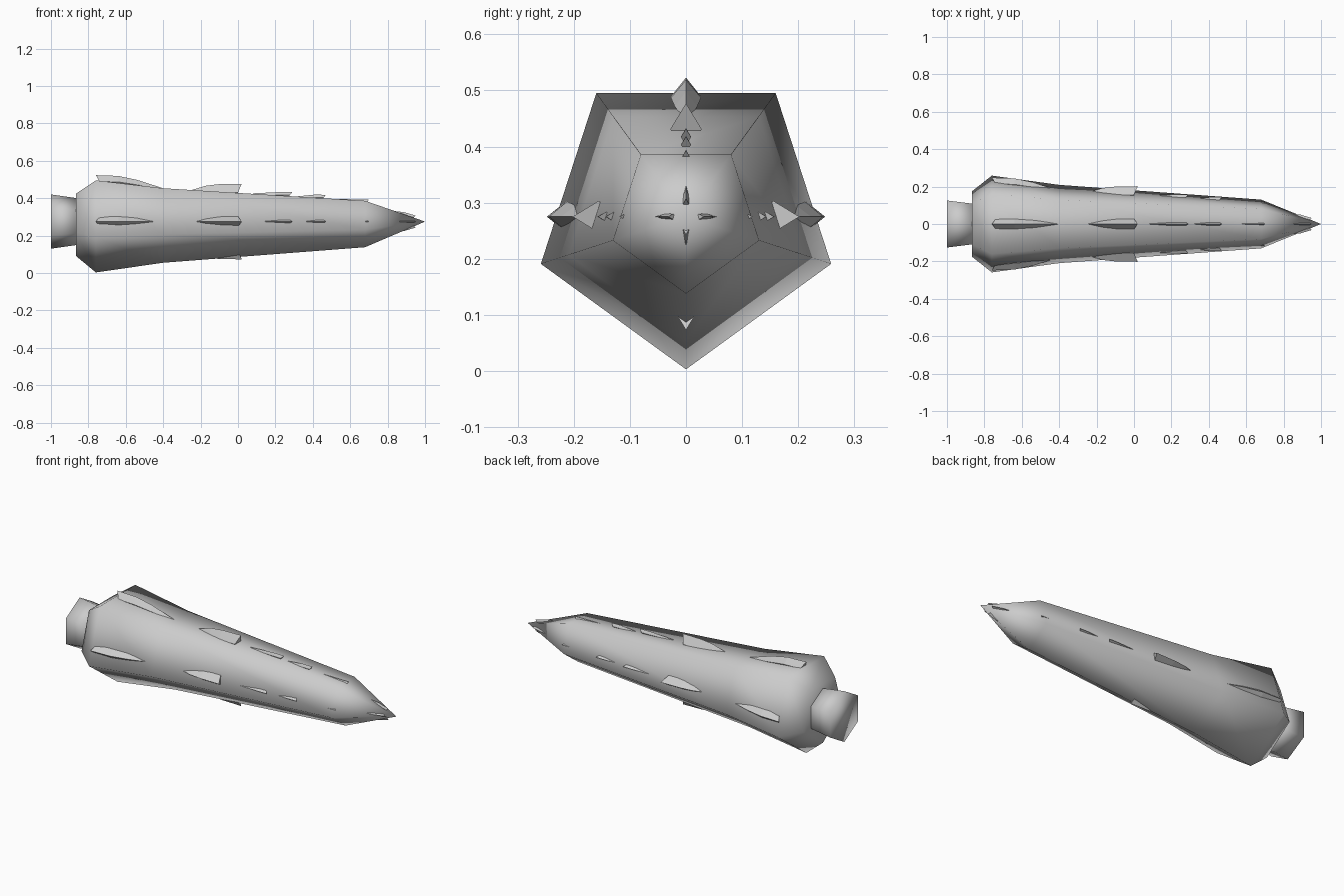
import bpy, bmesh, math

if "Cube" in bpy.data.objects:
    bpy.data.objects.remove(bpy.data.objects["Cube"])

AXIS_Z = 0.275  # height of the long axis

grey = bpy.data.materials.new("light grey")
grey.diffuse_color = (0.6, 0.6, 0.6, 1)
grey.use_nodes = True
grey.node_tree.nodes["Principled BSDF"].inputs["Base Color"].default_value = grey.diffuse_color


def loft(name, rings, smooth):
    """Skin a list of rings; a one-point ring closes to a tip, others are capped."""
    bm = bmesh.new()
    loops = [[bm.verts.new(p) for p in ring] for ring in rings]
    for a, b in zip(loops, loops[1:]):
        n = len(a)
        for i in range(n):
            j = (i + 1) % n
            if len(b) == 1:
                bm.faces.new((a[i], a[j], b[0]))
            else:
                bm.faces.new((a[i], a[j], b[j], b[i]))
    for end in (loops[0], loops[-1]):
        if len(end) > 2:
            bm.faces.new(end)
    bmesh.ops.recalc_face_normals(bm, faces=bm.faces)
    for f in bm.faces:
        f.smooth = smooth
    mesh = bpy.data.meshes.new(name)
    bm.to_mesh(mesh)
    bm.free()
    mesh.materials.append(grey)
    obj = bpy.data.objects.new(name, mesh)
    bpy.context.collection.objects.link(obj)
    return obj


def polygon(x, r, sides):
    """Regular polygon across the long axis with one corner pointing down."""
    ring = []
    for i in range(sides):
        a = -math.pi / 2 + i * math.tau / sides
        ring.append((x, r * math.cos(a), AXIS_Z + r * math.sin(a)))
    return ring


# Five-sided hull tapering to a pointed nose
hull = [polygon(x, r, 5) for x, r in
        ((-0.865, 0.185), (-0.76, 0.272), (-0.40, 0.220), (0.68, 0.137))]
loft("hull", hull + [[(1.0, 0, AXIS_Z)]], True)

# Six-sided flared engine
loft("engine", [polygon(-1.0, 0.145, 6), polygon(-0.86, 0.125, 6)], True)


def fin(name, sections):
    """Diamond-section fin, repeated on the four sides of the axis.
    Each section: ridge x, ridge radius, keel x, keel radius, half width."""
    for k, side in enumerate(("top", "back", "bottom", "front")):
        c, s = math.cos(k * math.pi / 2), math.sin(k * math.pi / 2)
        rings = []
        for xt, rt, xb, rb, w in sections:
            xm, rm = (xt + xb) / 2, (rt + rb) / 2
            pts = ((xt, rt, 0), (xm, rm, w), (xb, rb, 0), (xm, rm, -w))
            rings.append([(x, r * s + t * c, AXIS_Z + r * c - t * s)
                          for x, r, t in pts])
        loft(f"{name}_{side}", rings, False)


# Large tail fins, highest at the rear
fin("tail_fin", [(-0.76, 0.248, -0.72, 0.18, 0.027),
                 (-0.64, 0.244, -0.64, 0.18, 0.027),
                 (-0.54, 0.223, -0.54, 0.17, 0.020),
                 (-0.40, 0.178, -0.40, 0.165, 0.004)])

# Middle fins, highest at the front with an undercut leading face
fin("middle_fin", [(-0.26, 0.165, -0.26, 0.150, 0.004),
                   (-0.17, 0.192, -0.17, 0.125, 0.020),
                   (-0.10, 0.200, -0.10, 0.110, 0.028),
                   (0.02, 0.202, -0.02, 0.110, 0.028)])

# Row of small barbs along each side
for i, (x0, x1, r0, r1) in enumerate(((0.08, 0.29, 0.151, 0.157),
                                      (0.31, 0.47, 0.134, 0.143),
                                      (0.53, 0.70, 0.120, 0.118))):
    fin(f"barb_{i + 1}", [(x0, r0, x0, r0 - 0.015, 0.003),
                          (x1 - 0.06, r1 + 0.001, x1 - 0.06, r1 - 0.03, 0.009),
                          (x1, r1, x1 - 0.025, r1 - 0.03, 0.009)])

# Slim barbs around the nose tip
fin("nose_barb", [(0.82, 0.058, 0.82, 0.045, 0.002),
                  (0.89, 0.050, 0.88, 0.022, 0.006),
                  (0.95, 0.032, 0.93, 0.014, 0.005)])
